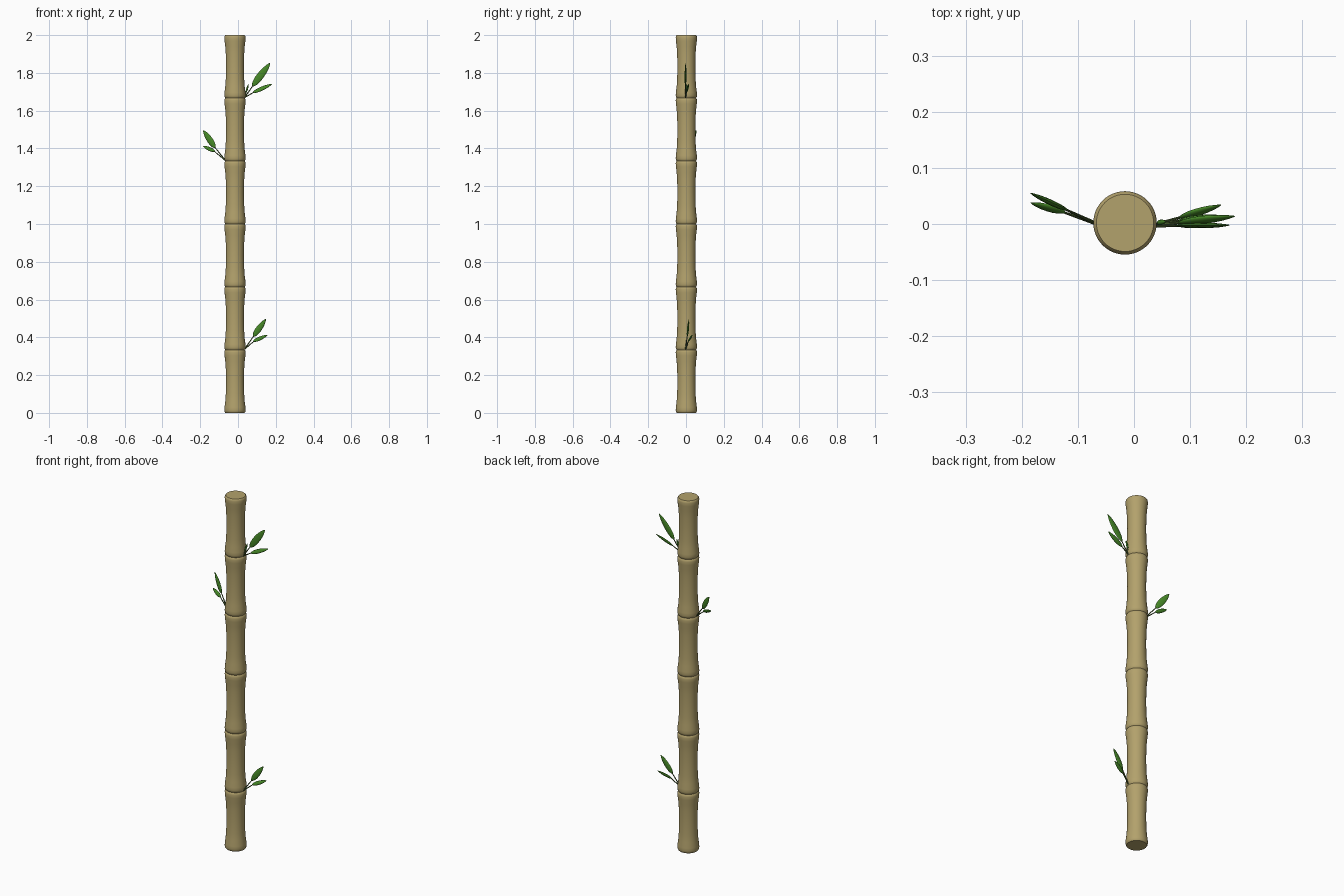
import bpy, bmesh, math
from mathutils import Vector

if "Cube" in bpy.data.objects:
    bpy.data.objects.remove(bpy.data.objects["Cube"])


def material(name, rgb):
    m = bpy.data.materials.new(name)
    m.diffuse_color = (*rgb, 1)
    m.use_nodes = True
    m.node_tree.nodes["Principled BSDF"].inputs["Base Color"].default_value = m.diffuse_color
    return m


CANE = material("cane", (0.45, 0.36, 0.15))
GREEN = material("leaf_green", (0.06, 0.24, 0.02))
TWIG = material("twig_green", (0.07, 0.12, 0.03))


def skin(name, rings, mat, angle=40):
    """Closed surface through a list of equal-sized point rings."""
    bm = bmesh.new()
    loops = [[bm.verts.new(p) for p in r] for r in rings]
    n = len(loops[0])
    for a, b in zip(loops, loops[1:]):
        for i in range(n):
            j = (i + 1) % n
            bm.faces.new((a[i], a[j], b[j], b[i]))
    bm.faces.new(loops[0][::-1])
    bm.faces.new(loops[-1])
    bmesh.ops.recalc_face_normals(bm, faces=bm.faces[:])
    me = bpy.data.meshes.new(name)
    bm.to_mesh(me)
    bm.free()
    ob = bpy.data.objects.new(name, me)
    bpy.context.collection.objects.link(ob)
    me.materials.append(mat)
    bpy.context.view_layer.objects.active = ob
    ob.select_set(True)
    bpy.ops.object.shade_smooth_by_angle(angle=math.radians(angle))
    ob.select_set(False)
    return ob


def ring(c, u, v, a, b, n):
    return [c + u * a * math.cos(2 * math.pi * i / n) + v * b * math.sin(2 * math.pi * i / n)
            for i in range(n)]


X, Y, Z = Vector((1, 0, 0)), Vector((0, 1, 0)), Vector((0, 0, 1))

# Cane: six waisted segments with pinched joints, turned as one profile
SEG = 2 / 6
PROFILE = [(0, 0.051), (0.005, 0.0545), (0.014, 0.0565), (0.03, 0.0555), (0.06, 0.0515), (0.1, 0.0487),
           (0.167, 0.0475), (0.233, 0.0487), (0.273, 0.0515), (0.303, 0.0552),
           (0.321, 0.0565), (0.329, 0.0545)]
points = [(k * SEG + z, r) for k in range(6) for z, r in PROFILE] + [(2.0, 0.051)]
skin("bamboo_cane", [ring(Vector((-0.016, 0.002, z)), X, Y, r, r, 48) for z, r in points], CANE, 50)


def twig(name, a, b, r0=0.0035, r1=0.002):
    a, b = Vector(a), Vector(b)
    d = (b - a).normalized()
    u = d.cross(Y).normalized()
    v = d.cross(u)
    skin(name, [ring(a, u, v, r0, r0, 8), ring(b, u, v, r1, r1, 8)], TWIG)


def leaf(name, a, b, width, lean):
    """Thin pointed blade from a to b, facing sideways with some upward lean."""
    a, b = Vector(a), Vector(b)
    d = (b - a).normalized()
    normal = Vector((d.y, -d.x, 0)).normalized()
    if normal.y > 0:
        normal.negate()
    normal += Z * lean
    side = normal.cross(d).normalized()
    normal = d.cross(side)
    shape = [(0, .08), (.06, .45), (.15, .75), (.3, .97), (.45, 1), (.6, .93),
             (.75, .75), (.88, .48), (.96, .25), (1, .05)]
    skin(name, [ring(a.lerp(b, t), side, normal, width * w, 0.005 * w, 12) for t, w in shape],
         GREEN, 80)


# Shoots: base, then (leaf start, leaf tip, half width, lean) per leaf
SHOOTS = {
    "lower": ((0.035, -0.002, 0.338), [
        ((0.08, 0.006, 0.403), (0.147, 0.016, 0.496), 0.016, 0.1),
        ((0.08, 0.011, 0.378), (0.155, 0.034, 0.412), 0.011, 0.6)]),
    "left": ((-0.068, 0.001, 1.338), [
        ((-0.12, 0.025, 1.402), (-0.184, 0.055, 1.496), 0.017, 0.1),
        ((-0.122, 0.02, 1.384), (-0.184, 0.038, 1.412), 0.011, 0.6)]),
    "upper": ((0.035, -0.003, 1.67), [
        ((0.075, -0.003, 1.728), (0.17, -0.002, 1.852), 0.019, 0.1),
        ((0.078, 0.002, 1.695), (0.18, 0.014, 1.741), 0.012, 0.6),
        ((0.042, 0.002, 1.695), (0.056, 0.004, 1.742), 0.005, 0.1)]),
}
for name, (base, leaves) in SHOOTS.items():
    for i, (start, tip, width, lean) in enumerate(leaves):
        end = Vector(start).lerp(Vector(tip), 0.1)
        twig(f"{name}_twig_{i + 1}", base, end)
        leaf(f"{name}_leaf_{i + 1}", start, tip, width, lean)
